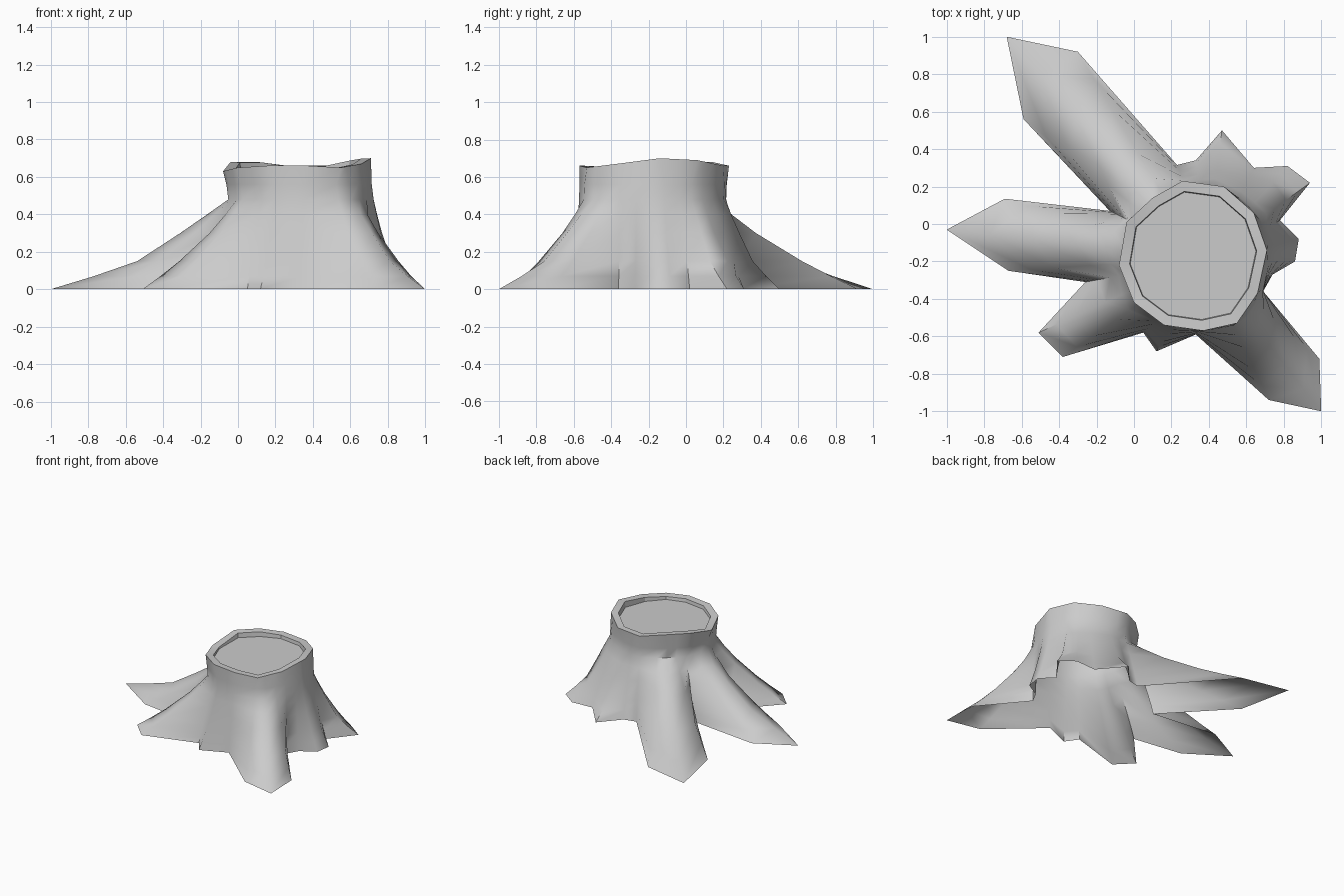
import bpy, bmesh, math
from mathutils import Vector

cube = bpy.data.objects.get("Cube")
if cube:
    bpy.data.objects.remove(cube)

wood = bpy.data.materials.new("weathered grey")
wood.use_nodes = True
GREY = (0.6, 0.6, 0.6, 1)
wood.diffuse_color = GREY
wood.node_tree.nodes["Principled BSDF"].inputs["Base Color"].default_value = GREY

CENTRE = Vector((0.32, -0.17))
NECK_SHIFT = Vector((0.025, -0.008))
NECK_Z = 0.48

# Outline on the ground, counterclockwise: T = root tip, S = root shoulder, V = valley
FOOT = [
    ("S", 0.88, -0.08), ("V", 0.78, 0.02), ("T", 0.94, 0.22), ("S", 0.82, 0.31),
    ("V", 0.64, 0.30), ("T", 0.47, 0.50), ("V", 0.33, 0.34), ("V", 0.23, 0.315),
    ("S", -0.30, 0.92), ("T", -0.68, 1.00), ("S", -0.59, 0.56), ("V", -0.13, 0.07),
    ("S", -0.69, 0.135), ("T", -1.00, -0.03), ("S", -0.67, -0.25), ("V", -0.26, -0.31),
    ("S", -0.51, -0.58), ("S", -0.38, -0.71), ("V", 0.05, -0.58), ("S", 0.12, -0.68),
    ("V", 0.33, -0.59), ("S", 0.72, -0.94), ("T", 1.00, -1.00), ("S", 0.99, -0.72),
    ("V", 0.69, -0.36), ("V", 0.74, -0.27), ("S", 0.86, -0.20),
]
# How far each kind of column has moved in to the trunk, at these heights
HEIGHTS = (0, 0.07, 0.15, 0.30, 0.40)
INWARD = {"T": (0, 0.24, 0.48, 0.72, 0.87),
          "S": (0, 0.19, 0.39, 0.71, 0.88),
          "V": (0, 0.12, 0.28, 0.60, 0.82)}

# Cut edge of the trunk: x, y, z
RIM = [Vector(p) for p in (
    (0.71, -0.14, 0.70), (0.64, 0.06, 0.69), (0.48, 0.20, 0.66), (0.26, 0.23, 0.66),
    (0.10, 0.14, 0.68), (-0.04, 0.01, 0.68), (-0.08, -0.22, 0.63), (0.00, -0.42, 0.65),
    (0.16, -0.54, 0.66), (0.37, -0.57, 0.66), (0.55, -0.53, 0.65), (0.66, -0.37, 0.67))]


def on_rim(direction):
    """Point where a ray from the trunk centre meets the cut edge."""
    for a, b in zip(RIM, RIM[1:] + RIM[:1]):
        p, q = a.xy - CENTRE, b.xy - CENTRE
        cp, cq = direction.cross(p), direction.cross(q)
        if cp <= 0 <= cq and direction.dot(p + q) > 0:
            return a.lerp(b, cp / (cp - cq))
    return RIM[0]


def scaled(point, factor, z):
    xy = CENTRE + (point.xy - CENTRE) * factor
    return (xy.x, xy.y, z)


def bridge(bm, lower, upper):
    n = len(lower)
    for i in range(n):
        j = (i + 1) % n
        bm.faces.new((lower[i], lower[j], upper[j], upper[i]))


def make_object(name, bm, angle):
    mesh = bpy.data.meshes.new(name)
    bm.to_mesh(mesh)
    bm.free()
    mesh.materials.append(wood)
    obj = bpy.data.objects.new(name, mesh)
    bpy.context.collection.objects.link(obj)
    bpy.ops.object.select_all(action="DESELECT")
    obj.select_set(True)
    bpy.context.view_layer.objects.active = obj
    bpy.ops.object.shade_smooth_by_angle(angle=math.radians(angle))


# Bark: roots lofted from the ground outline up to the cut edge, open below
bm = bmesh.new()
columns = []
for kind, x, y in FOOT:
    foot = Vector((x, y))
    rim = on_rim((foot - CENTRE).normalized())
    neck = rim.xy + NECK_SHIFT
    points = []
    for z, s in zip(HEIGHTS, INWARD[kind]):
        p = foot.lerp(neck, s)
        points.append((p.x, p.y, z))
    collar = rim.xy + NECK_SHIFT * 0.6
    points += [(neck.x, neck.y, NECK_Z), (collar.x, collar.y, 0.56), tuple(rim)]
    columns.append([bm.verts.new(p) for p in points])
rows = [list(r) for r in zip(*columns)]
# Corners of the cut edge
for corner in RIM:
    min(rows[-1], key=lambda v: (v.co - corner).length).co = corner
for lower, upper in zip(rows, rows[1:]):
    bridge(bm, lower, upper)
make_object("bark_and_roots", bm, 62)

# Cut top: raised rim, short inner wall and sunken heartwood
bm = bmesh.new()
outer = [bm.verts.new(p) for p in RIM]
inner = [bm.verts.new(scaled(p, 0.86, p.z - 0.003)) for p in RIM]
floor = [bm.verts.new(scaled(p, 0.85, 0.3 + p.z / 2)) for p in RIM]
bridge(bm, outer, inner)
bridge(bm, inner, floor)
bm.faces.new(floor)
make_object("cut_top", bm, 20)
